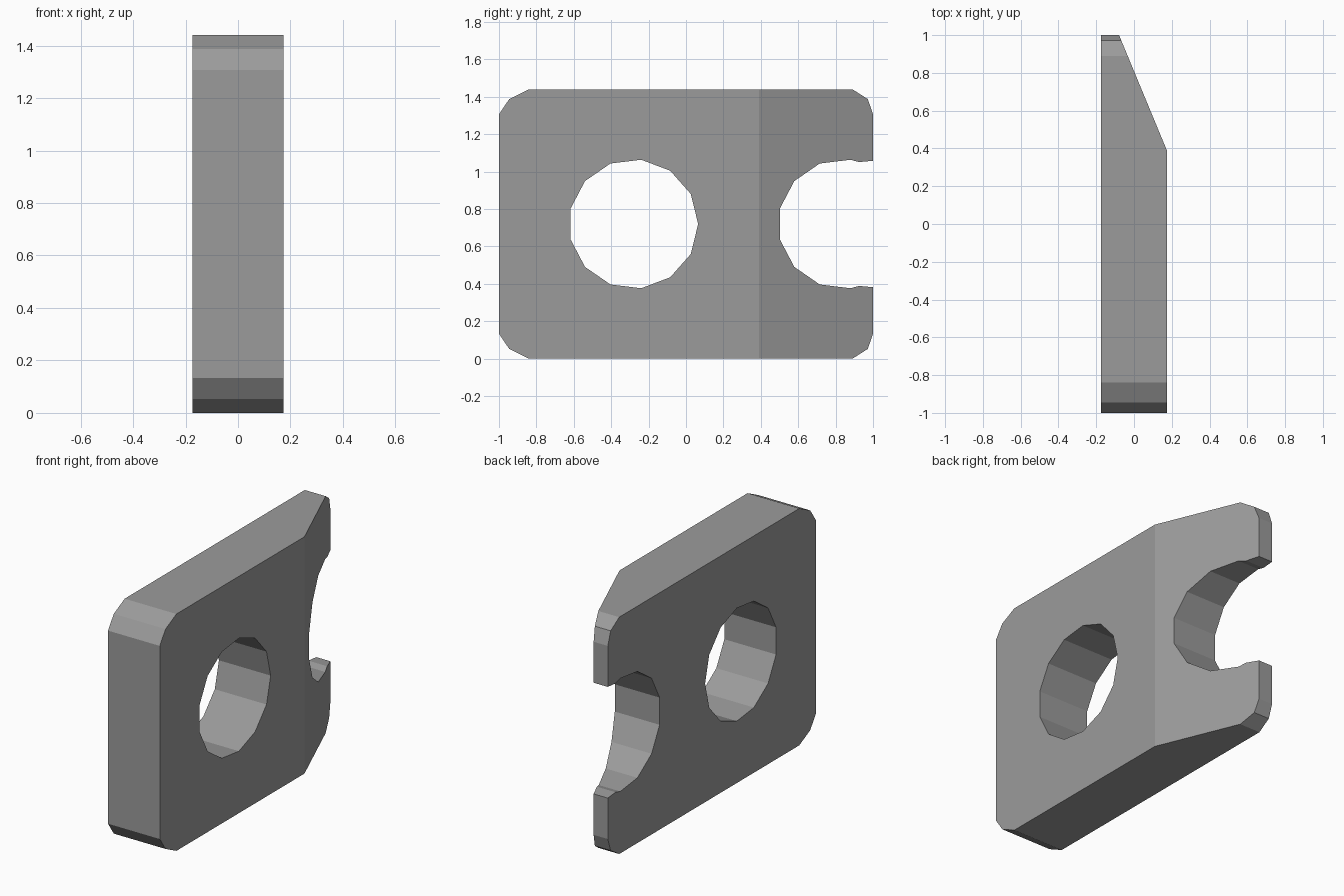
import bpy, bmesh, math

if "Cube" in bpy.data.objects:
    bpy.data.objects.remove(bpy.data.objects["Cube"])

H, T = 1.44, 0.174      # plate height, half thickness
MID = H / 2


def prism(name, pts, place, lo, hi):
    """Extrude a 2D outline between lo and hi; place maps (a, b, depth) to xyz."""
    bm = bmesh.new()
    rings = [[bm.verts.new(place(a, b, d)) for a, b in pts] for d in (lo, hi)]
    for ring in rings:
        bm.faces.new(ring)
    n = len(pts)
    for i in range(n):
        j = (i + 1) % n
        bm.faces.new((rings[0][i], rings[0][j], rings[1][j], rings[1][i]))
    bmesh.ops.recalc_face_normals(bm, faces=bm.faces)
    mesh = bpy.data.meshes.new(name)
    bm.to_mesh(mesh)
    bm.free()
    ob = bpy.data.objects.new(name, mesh)
    bpy.context.collection.objects.link(ob)
    return ob


def circle(y, r=0.346, n=13):
    return [(y + r * math.cos(math.tau * i / n), MID + r * math.sin(math.tau * i / n))
            for i in range(n)]


def side_view(a, b, d):
    return (d, a, b)


def top_view(a, b, d):
    return (a, b, d)


def boolean(ob, cutter, operation):
    cutter.hide_render = True
    mod = ob.modifiers.new(cutter.name, 'BOOLEAN')
    mod.object, mod.operation, mod.solver = cutter, operation, 'EXACT'
    bpy.context.view_layer.objects.active = ob
    bpy.ops.object.modifier_apply(modifier=mod.name)
    bpy.data.objects.remove(cutter)


# Plate outline: upper half with clipped corners and open slot, mirrored in height
slot = circle(0.838)
upper = [(-1, 1.307), (-0.945, 1.388), (-0.84, H), (0.89, H), (0.972, 1.388), (1, 1.307),
         (1, 1.058), (0.925, 1.051)] + slot[3:7]
lower = [(y, H - z) for y, z in reversed(upper)]
plate = prism("plate", upper + lower, side_view, -0.4, 0.4)

# Thickness profile with the sloping tip
wedge = prism("thickness_profile", [(-T, -1.5), (T, -1.5), (T, 0.39), (-T, 1.229)],
              top_view, -0.5, 2)
boolean(plate, wedge, 'INTERSECT')

# Through hole
boolean(plate, prism("hole_cutter", circle(-0.281), side_view, -0.6, 0.6), 'DIFFERENCE')

# Dark grey metal
metal = bpy.data.materials.new("dark_grey")
metal.diffuse_color = (0.33, 0.33, 0.33, 1)
metal.use_nodes = True
metal.node_tree.nodes["Principled BSDF"].inputs["Base Color"].default_value = metal.diffuse_color
plate.data.materials.clear()
plate.data.materials.append(metal)
